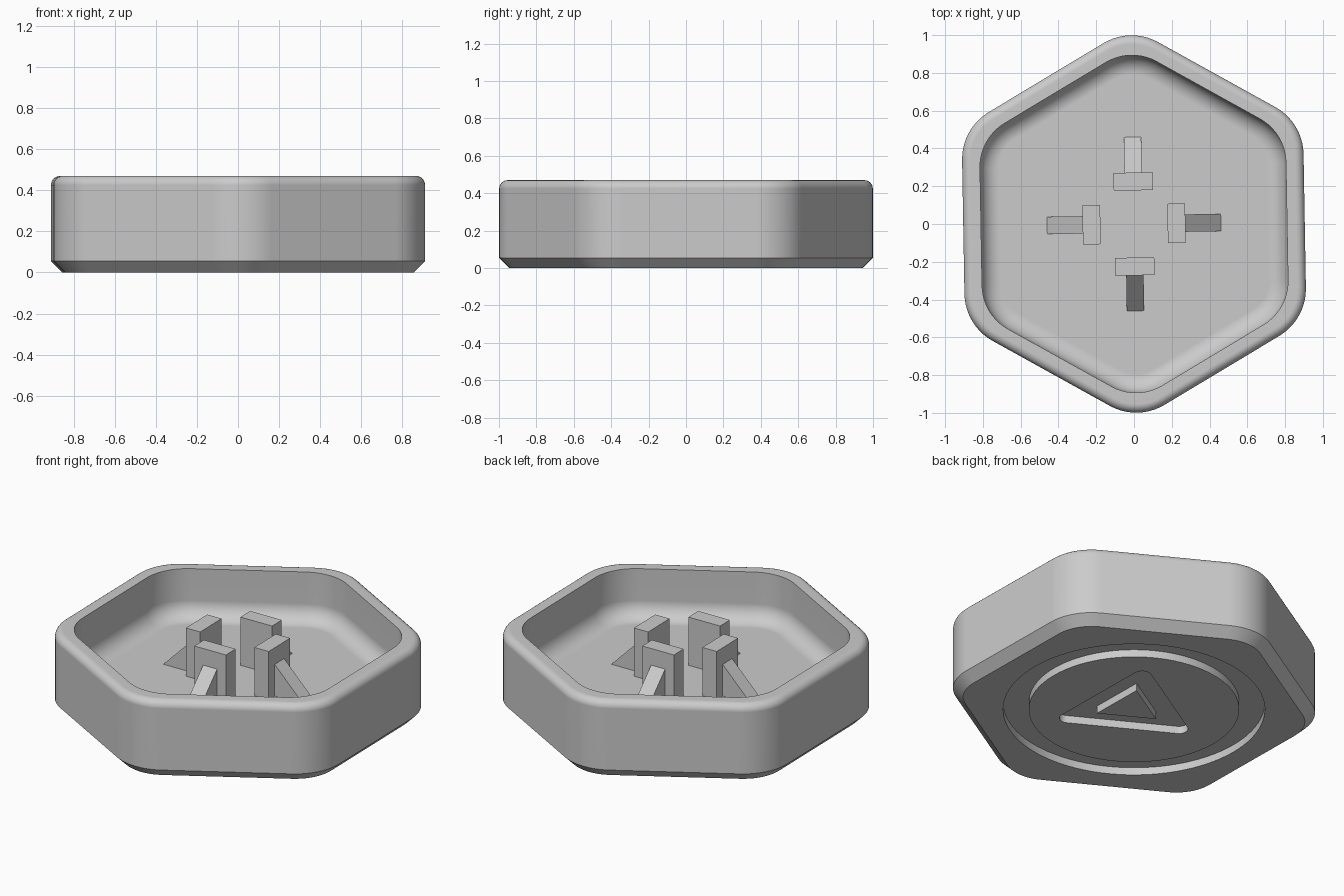
import bpy, bmesh, math
from math import sin, cos, pi, radians

if "Cube" in bpy.data.objects:
    bpy.data.objects.remove(bpy.data.objects["Cube"])

TURN = radians(1)  # slight turn of the whole piece

grey = bpy.data.materials.new("light_grey")
grey.use_nodes = True
grey.diffuse_color = (0.6, 0.6, 0.6, 1)
grey.node_tree.nodes["Principled BSDF"].inputs["Base Color"].default_value = (0.6, 0.6, 0.6, 1)


def rounded_polygon(sides, apothem, radius, start, seg=10, cx=0):
    """Outline of a regular polygon with rounded corners."""
    reach = (apothem - radius) / cos(pi / sides)
    pts = []
    for i in range(sides):
        a = start + 2 * pi * i / sides
        for j in range(seg + 1):
            b = a + (j / seg - 0.5) * 2 * pi / sides
            pts.append((cx + reach * cos(a) + radius * cos(b),
                        reach * sin(a) + radius * sin(b)))
    return pts


def loft(name, rings, closed=False):
    """Skin equal-length (outline, z) rings; cap the ends or close into a loop."""
    bm = bmesh.new()
    loops = [[bm.verts.new((x, y, z)) for x, y in pts] for pts, z in rings]
    pairs = list(zip(loops, loops[1:]))
    if closed:
        pairs.append((loops[-1], loops[0]))
    else:
        bm.faces.new(loops[0])
        bm.faces.new(loops[-1])
    n = len(loops[0])
    for a, b in pairs:
        for i in range(n):
            k = (i + 1) % n
            bm.faces.new((a[i], a[k], b[k], b[i]))
    return finish(name, bm)


def finish(name, bm):
    bmesh.ops.recalc_face_normals(bm, faces=bm.faces)
    mesh = bpy.data.meshes.new(name)
    bm.to_mesh(mesh)
    bm.free()
    mesh.materials.append(grey)
    ob = bpy.data.objects.new(name, mesh)
    bpy.context.collection.objects.link(ob)
    ob.rotation_euler.z = TURN
    return ob


# Tray: section from the underside, up the outside, over the rim, down to the floor
APO, RAD, TOP, FLOOR = 0.904, 0.29, 0.47, 0.18
IN_APO, IN_RAD = 0.81, 0.27
EDGE, FILLET, CHAMFER = 0.045, 0.10, 0.055


def outer(inset, z):
    return rounded_polygon(6, APO - inset, RAD - inset, pi / 6), z


def inner(inset, z):
    return rounded_polygon(6, IN_APO - inset, IN_RAD - inset, pi / 6), z


quarter = [i * pi / 12 for i in range(7)]
rings = [outer(CHAMFER, 0), outer(0, CHAMFER)]
rings += [outer(EDGE * (1 - cos(t)), TOP - EDGE * (1 - sin(t))) for t in quarter]
rings += [inner(0, TOP)]
rings += [inner(FILLET * (1 - cos(t)), FLOOR + FILLET * (1 - sin(t))) for t in quarter]
tray = loft("hexagonal_tray", rings)

# Grooves cut into the underside: a round channel and a triangular channel
DEPTH = 0.045


def groove(name, out_pts, in_pts):
    return loft(name, [(out_pts, -0.05), (out_pts, DEPTH),
                       (in_pts, DEPTH), (in_pts, -0.05)], closed=True)


def circle(r, n=96):
    return [(r * cos(2 * pi * i / n), r * sin(2 * pi * i / n)) for i in range(n)]


cutters = [
    groove("round_groove_cutter", circle(0.713), circle(0.573)),
    groove("triangle_groove_cutter",
           rounded_polygon(3, 0.227, 0.05, pi / 3, cx=0.03),
           rounded_polygon(3, 0.095, 0.002, pi / 3, cx=0.03)),
]
for c in cutters:
    c.hide_render = True
    mod = tray.modifiers.new(c.name, "BOOLEAN")
    mod.operation, mod.solver, mod.object = "DIFFERENCE", "EXACT", c
bpy.context.view_layer.update()
cut = bpy.data.meshes.new_from_object(
    tray.evaluated_get(bpy.context.evaluated_depsgraph_get()))
tray.modifiers.clear()
tray.data = cut
for c in cutters:
    bpy.data.objects.remove(c)

# Smooth corners and fillets, crisp edges
bpy.ops.object.select_all(action="DESELECT")
tray.select_set(True)
bpy.context.view_layer.objects.active = tray
bpy.ops.object.shade_smooth_by_angle(angle=radians(30))
weighted = tray.modifiers.new("weighted_normals", "WEIGHTED_NORMAL")
weighted.keep_sharp = True


def prism(name, section, width, angle):
    """Extrude a radial (r, z) section sideways and swing it about the centre."""
    bm = bmesh.new()
    sides = [[bm.verts.new((r, s * width / 2, z)) for r, z in section] for s in (-1, 1)]
    for loop in sides:
        bm.faces.new(loop)
    n = len(section)
    for i in range(n):
        k = (i + 1) % n
        bm.faces.new((sides[0][i], sides[0][k], sides[1][k], sides[1][i]))
    ob = finish(name, bm)
    ob.rotation_euler.z = TURN + angle
    return ob


# Four upright posts, each with a sloping brace behind it
BASE = FLOOR - 0.01
for i, side in enumerate(("left", "back", "right", "front")):
    a = i * pi / 2
    prism(side + "_post", [(0.178, BASE), (0.272, BASE), (0.272, TOP), (0.178, TOP)], 0.208, a)
    prism(side + "_brace", [(0.25, BASE), (0.46, BASE), (0.46, FLOOR), (0.272, 0.37), (0.25, 0.37)],
          0.092, a)
